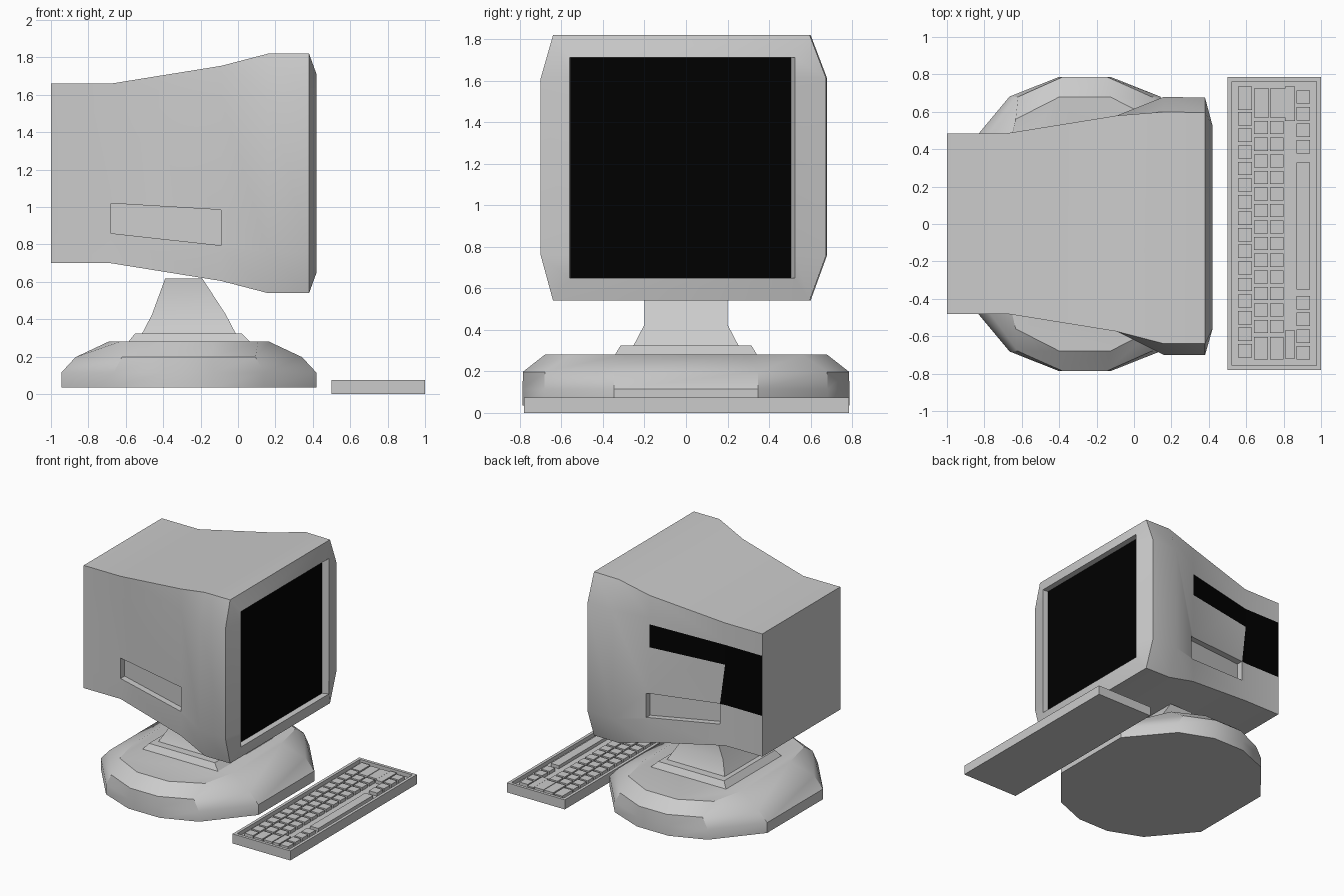
import bpy, bmesh
from math import radians

if "Cube" in bpy.data.objects:
    bpy.data.objects.remove(bpy.data.objects["Cube"])


def finish(name, bm, color=None, smooth=True):
    """Turn a bmesh into a named object."""
    bmesh.ops.recalc_face_normals(bm, faces=bm.faces[:])
    me = bpy.data.meshes.new(name)
    bm.to_mesh(me)
    bm.free()
    ob = bpy.data.objects.new(name, me)
    bpy.context.collection.objects.link(ob)
    if color:
        mat = bpy.data.materials.new(name + "_mat")
        mat.diffuse_color = color
        mat.use_nodes = True
        mat.node_tree.nodes["Principled BSDF"].inputs["Base Color"].default_value = mat.diffuse_color
        me.materials.append(mat)
    if smooth:
        bpy.ops.object.select_all(action='DESELECT')
        ob.select_set(True)
        bpy.context.view_layer.objects.active = ob
        bpy.ops.object.shade_smooth_by_angle(angle=radians(32))
    return ob


def loft(name, rings, smooth=True):
    """Skin a list of equal-length rings and cap both ends."""
    bm = bmesh.new()
    vs = [[bm.verts.new(p) for p in r] for r in rings]
    n = len(rings[0])
    for a, b in zip(vs, vs[1:]):
        for i in range(n):
            j = (i + 1) % n
            bm.faces.new((a[i], a[j], b[j], b[i]))
    bm.faces.new(vs[0])
    bm.faces.new(vs[-1])
    return finish(name, bm, smooth=smooth)


def polys(name, faces, color):
    """Loose flat polygons."""
    bm = bmesh.new()
    for f in faces:
        bm.faces.new([bm.verts.new(p) for p in f])
    bmesh.ops.remove_doubles(bm, verts=bm.verts[:], dist=1e-5)
    return finish(name, bm, color, smooth=False)


def rect(x0, x1, y, z):
    return [(x0, -y, z), (x1, -y, z), (x1, y, z), (x0, y, z)]


BLACK = (0.0, 0.0, 0.0, 1)

# Monitor housing: x, right edge/bulge y, left edge/bulge y, four heights
sections = [
    (-1.00, .485, .485, -.48, -.48, .70, .86, 1.50, 1.66),
    (-0.68, .485, .485, -.48, -.48, .70, .86, 1.50, 1.66),
    (-0.09, .58, .58, -.575, -.575, .605, .78, 1.58, 1.755),
    (0.16, .60, .68, -.64, -.70, .54, .76, 1.61, 1.82),
    (0.38, .595, .675, -.64, -.70, .54, .76, 1.61, 1.82),
    (0.42, .525, .525, -.56, -.56, .65, .76, 1.61, 1.71),
    (0.37, .505, .505, -.555, -.555, .65, .76, 1.61, 1.71),
]
rings = []
for x, rt, rm, lt, lm, zb, zl, zu, zt in sections:
    rings.append([(x, rt, zb), (x, rm, zl), (x, rm, zu), (x, rt, zt),
                  (x, lt, zt), (x, lm, zu), (x, lm, zl), (x, lt, zb)])
housing = loft("monitor_housing", rings, smooth=False)

# Slanted grip recess on each side
for side, dx, y0, y1 in ((-1, 0, .48, .575), (1, .04, .49, .588)):
    def outline(off):
        a, b = side * (y0 + off), side * (y1 + off)
        return [(-.68 + dx, a, 1.02), (-.09 + dx * .6, b, .985),
                (-.09 + dx * .6, b, .795), (-.68 + dx, a, .86)]
    cutter = loft("grip_cutter", [outline(.1), outline(-.05)], smooth=False)
    cutter.hide_render = True
    mod = housing.modifiers.new("grip", 'BOOLEAN')
    mod.operation = 'DIFFERENCE'
    mod.solver = 'EXACT'
    mod.object = cutter
    bpy.context.view_layer.objects.active = housing
    bpy.ops.object.modifier_apply(modifier=mod.name)
    bpy.data.objects.remove(cutter)
bpy.ops.object.select_all(action='DESELECT')
housing.select_set(True)
bpy.ops.object.shade_smooth_by_angle(angle=radians(32))

# Black screen
polys("screen", [[(.373, -.555, .65), (.373, .505, .65),
                  (.373, .505, 1.71), (.373, -.555, 1.71)]], BLACK)


# Black stepped band on the back-facing side
def on_side(x, z):
    return (x, .488 + max(0, x + .68) / .59 * .095, z)


band = [[(-.68, 1.02), (-.68, 1.335), (-.68, 1.49), (-1, 1.49), (-1, 1.02)],
        [(-.68, 1.02), (-.64, 1.02), (-.68, 1.335)],
        [(-.68, 1.335), (-.09, 1.35), (-.09, 1.53), (-.68, 1.49)]]
polys("side_band", [[on_side(*p) for p in f] for f in band], BLACK)

# Neck and its plate
loft("neck_plate", [rect(-.59, .07, .345, .275), rect(-.55, .02, .315, .325)])
loft("neck", [rect(-.515, -.01, .255, .32), rect(-.46, -.065, .2, .425),
              rect(-.39, -.19, .2, .617)])


# Twelve-sided base
def base_ring(sx, sy, z):
    q = [(1, .44), (.59, .866), (.2, 1)]
    pts = q + [(-x, y) for x, y in reversed(q)]
    pts += [(-x, -y) for x, y in pts]
    return [(-.263 + x * sx, y * sy, z) for x, y in pts]


def top_ring():
    q = [(.43, .30), (.37, .56), (.135, .68)]
    pts = q + [(-x, y) for x, y in reversed(q)]
    pts += [(-x, -y) for x, y in pts]
    return [(-.263 + x, y, .28) for x, y in pts]


loft("base", [base_ring(.682, .787, .035), base_ring(.682, .787, .115),
              base_ring(.605, .785, .198), top_ring()])

# Keyboard case with a sunken tray
bm = bmesh.new()
bmesh.ops.create_cube(bm, size=1)
for v in bm.verts:
    v.co = (.75 + v.co.x * .5, .002 + v.co.y * 1.566, .0375 + v.co.z * .075)
bm.normal_update()
top = max(bm.faces, key=lambda f: f.calc_center_median().z)
bmesh.ops.inset_region(bm, faces=[top], thickness=.033)
for v in top.verts:
    v.co.z = .045
bm.faces.ensure_lookup_table()
# inset leaves the rim at case height; give the tray upright walls
for v in top.verts:
    v.co.z = .075
ext = bmesh.ops.extrude_discrete_faces(bm, faces=[top])
for v in ext["faces"][0].verts:
    v.co.z = .045
finish("keyboard_case", bm, smooth=False)

# Keys: (x0, x1, y0, y1) rows
keys = [(.556, .63, .61, .735), (.87, .94, -.35, .33),
        (.807, .86, .55, .735), (.807, .86, -.72, -.57)]
keys += [(.556, .63, .527 - i * .0886, .598 - i * .0886) for i in range(15)]
for x0, x1 in ((.642, .716), (.727, .80)):
    keys += [(x0, x1, .48 - i * .0886, .55 - i * .0886) for i in range(13)]
    keys += [(x0, x1 + .006, .57, .725), (x0, x1, -.725, -.604)]
for start in (.715, -.385):
    keys += [(.87, .94, start - .072 - i * .089, start - i * .089)
             for i in range(4)]
bm = bmesh.new()
for x0, x1, y0, y1 in keys:
    for v in bmesh.ops.create_cube(bm, size=1)["verts"]:
        v.co = ((x0 + x1) / 2 + v.co.x * (x1 - x0),
                (y0 + y1) / 2 + v.co.y * (y1 - y0), .057 + v.co.z * .026)
finish("keys", bm, smooth=False)
